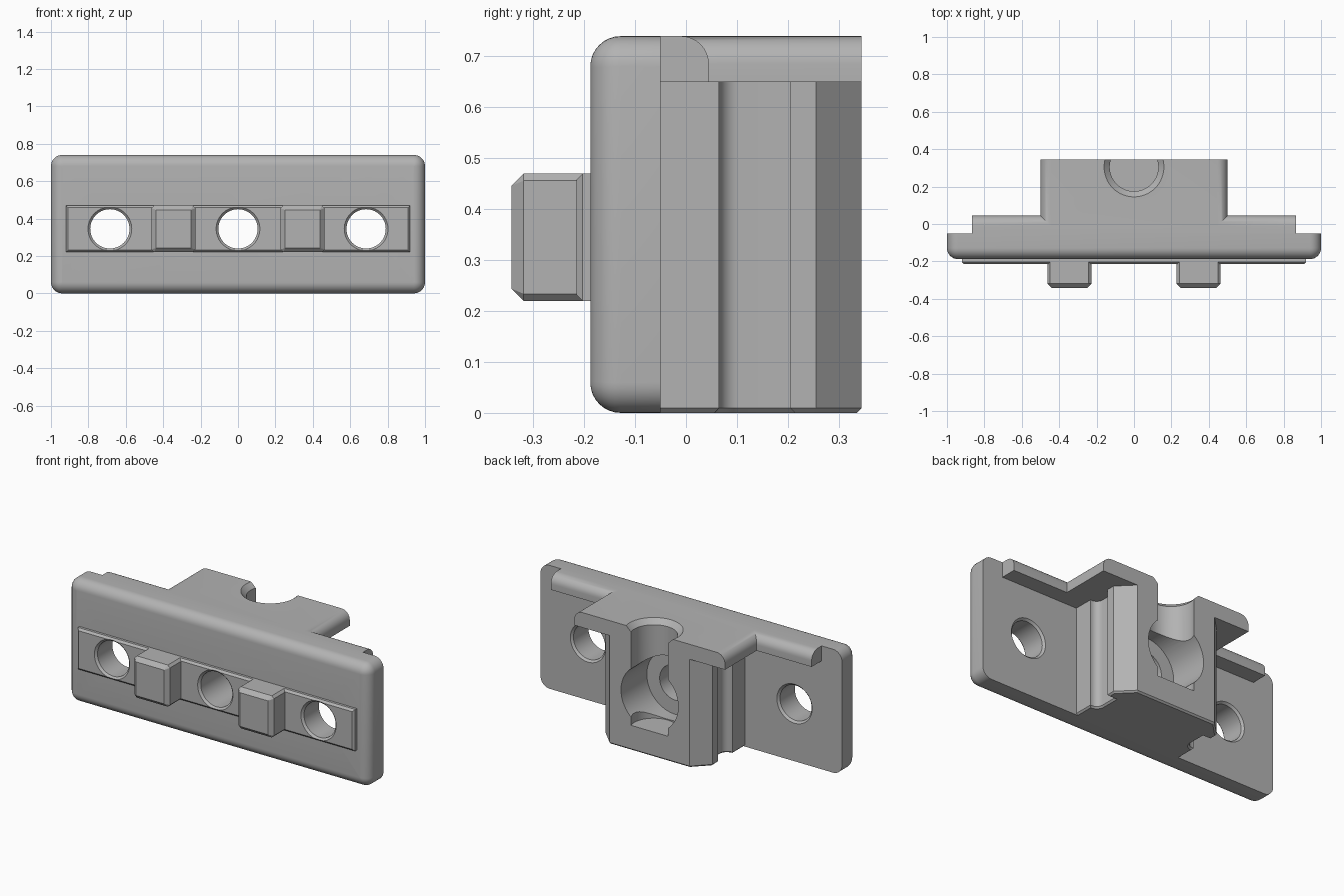
import bpy, bmesh, math
from mathutils import Matrix, Vector

cube = bpy.data.objects.get("Cube")
if cube:
    bpy.data.objects.remove(cube, do_unlink=True)

GREY = (0.45, 0.45, 0.45, 1)
mat = bpy.data.materials.new("plain grey")
mat.use_nodes = True
mat.diffuse_color = GREY
mat.node_tree.nodes["Principled BSDF"].inputs["Base Color"].default_value = GREY

TOP, BACK, WALL, MID = 0.74, 0.345, -0.05, 0.345


def make(name, bm):
    bmesh.ops.recalc_face_normals(bm, faces=bm.faces)
    mesh = bpy.data.meshes.new(name)
    bm.to_mesh(mesh)
    bm.free()
    mesh.materials.append(mat)
    obj = bpy.data.objects.new(name, mesh)
    bpy.context.collection.objects.link(obj)
    return obj


def prism(points, z0, z1):
    bm = bmesh.new()
    face = bm.faces.new([bm.verts.new((x, y, z0)) for x, y in points])
    grown = bmesh.ops.extrude_face_region(bm, geom=[face])["geom"]
    bmesh.ops.translate(bm, vec=(0, 0, z1 - z0),
                        verts=[v for v in grown if isinstance(v, bmesh.types.BMVert)])
    bmesh.ops.recalc_face_normals(bm, faces=bm.faces)
    return bm


def box(x0, x1, y0, y1, z0, z1):
    return prism([(x0, y0), (x1, y0), (x1, y1), (x0, y1)], z0, z1)


def bevel(bm, rule, size, segments=1):
    edges = [e for e in bm.edges if rule(*(v.co for v in e.verts))]
    bmesh.ops.bevel(bm, geom=edges, offset=size, segments=segments, profile=0.5,
                    affect='EDGES', clamp_overlap=True)


def both(axis, value):
    return lambda a, b: abs(a[axis] - value) < 1e-4 and abs(b[axis] - value) < 1e-4


def along(axis):
    return lambda a, b: abs((b - a).normalized()[axis]) > 0.99


def lathe(name, profile, x, y, z, lying=False, sides=64):
    """Solid of revolution from (radius, distance) pairs."""
    bm = bmesh.new()
    rings = []
    for r, h in profile:
        ring = []
        for i in range(sides):
            a = math.tau * i / sides
            ring.append(bm.verts.new((r * math.cos(a), r * math.sin(a), h)))
        rings.append(ring)
    for low, high in zip(rings, rings[1:]):
        for i in range(sides):
            j = (i + 1) % sides
            bm.faces.new((low[i], low[j], high[j], high[i]))
    bm.faces.new(rings[0])
    bm.faces.new(rings[-1])
    turn = Matrix.Rotation(-math.pi / 2, 4, 'X') if lying else Matrix.Identity(4)
    bm.transform(Matrix.Translation((x, y, z)) @ turn)
    obj = make(name, bm)
    obj.hide_render = True
    return obj


# Face plate with rounded corners and a rounded front rim
bm = box(-1, 1, -0.188, WALL, 0, TOP)
bevel(bm, along(1), 0.06, 8)
bevel(bm, both(1, -0.188), 0.06, 8)
plate = make("face_plate", bm)

# Top cap and side ledges, one T-shaped slab
half = [(0.865, WALL), (0.865, 0.045), (0.5, 0.045), (0.5, BACK)]
bm = prism(half + [(-x, y) for x, y in reversed(half)], 0.65, TOP)
on_top, ledge, sides = both(2, TOP), both(1, 0.045), (both(0, 0.5), both(0, -0.5))
bevel(bm, lambda a, b: on_top(a, b) and (ledge(a, b) or any(s(a, b) for s in sides)), 0.055, 8)
cap = make("top_cap", bm)

# Pillar below the cap, grooved on both sides
R = 0.04
cove = [(0.305 + R - R * math.sin(t), 0.065 + R - R * math.cos(t))
        for t in (math.pi / 2 * i / 6 for i in range(7))]
half = [(0.355, WALL), (0.355, 0.065)] + cove + [
    (0.305, 0.205), (0.355, 0.205), (0.355, 0.255), (0.265, BACK)]
bm = prism(half + [(-x, y) for x, y in reversed(half)], 0, 0.65)
low, joint = both(2, 0), both(1, WALL)
bevel(bm, lambda a, b: low(a, b) and not joint(a, b), 0.012)
pillar = make("pillar", bm)

# Raised front strip with chamfered rim
bm = box(-0.92, 0.92, -0.215, -0.18, 0.22, 0.47)
bevel(bm, both(1, -0.215), 0.012)
strip = make("front_strip", bm)

# Two locating bosses
for side, label in ((1, "left"), (-1, "right")):
    bm = box(0.345 * side - 0.117, 0.345 * side + 0.117, -0.343, -0.18, 0.22, 0.47)
    bevel(bm, along(1), 0.014)
    bevel(bm, both(1, -0.343), 0.03)
    make(label + "_boss", bm)

# Hole cutters
side_hole = [(0.117, -0.25), (0.117, -0.215), (0.105, -0.203),
             (0.105, -0.062), (0.117, WALL), (0.117, 0)]
bore = [(0.117, -0.25), (0.117, -0.215), (0.105, -0.203),
        (0.105, 0.1), (0.19, 0.1), (0.19, 0.4)]
well = [(0.13, 0.15), (0.13, 0.71), (0.16, TOP), (0.16, 0.8)]
left = lathe("left_hole_cutter", side_hole, 0.685, 0, MID, True)
right = lathe("right_hole_cutter", side_hole, -0.685, 0, MID, True)
centre = lathe("bore_cutter", bore, 0, 0, MID, True)
drop = lathe("well_cutter", well, 0, 0.305, 0)

for part, cutters in ((plate, (left, right, centre)), (strip, (left, right, centre)),
                      (pillar, (centre, drop)), (cap, (drop,))):
    bpy.context.view_layer.objects.active = part
    for cutter in cutters:
        mod = part.modifiers.new("cut", 'BOOLEAN')
        mod.operation, mod.solver, mod.object = 'DIFFERENCE', 'EXACT', cutter
        bpy.ops.object.modifier_apply(modifier=mod.name)
for cutter in (left, right, centre, drop):
    bpy.data.objects.remove(cutter, do_unlink=True)

# Smooth rounds, sharp corners
bpy.ops.object.select_all(action='DESELECT')
for obj in (plate, cap, pillar, strip):
    obj.select_set(True)
bpy.context.view_layer.objects.active = plate
bpy.ops.object.shade_smooth_by_angle(angle=math.radians(25))
